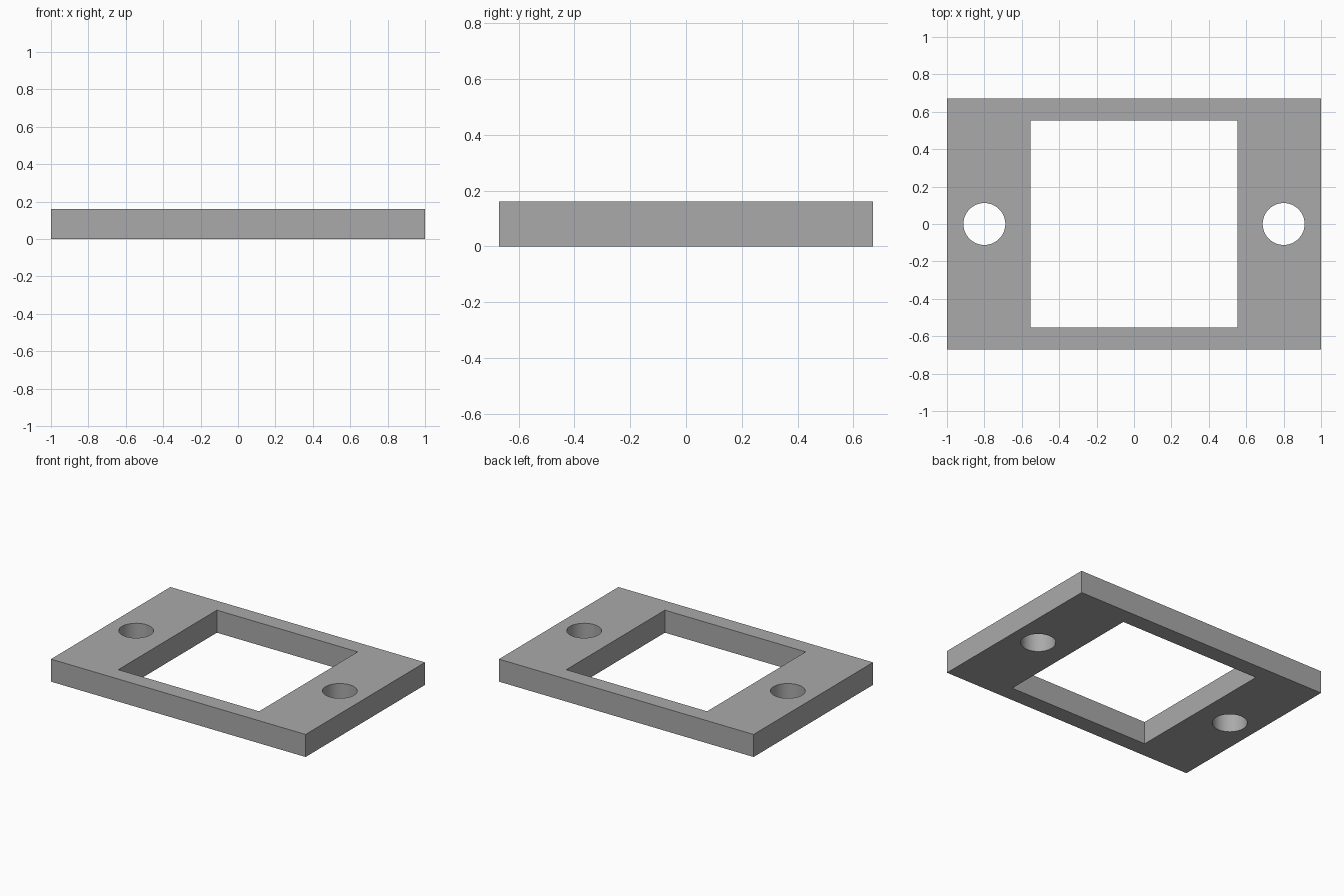
import bpy

if "Cube" in bpy.data.objects:
    bpy.data.objects.remove(bpy.data.objects["Cube"], do_unlink=True)

LENGTH, WIDTH, THICK = 2.0, 1.34, 0.16
WINDOW = 1.106
HOLE_RADIUS, HOLE_X = 0.112, 0.8

# Plain grey finish
grey = bpy.data.materials.new("plain grey")
grey.use_nodes = True
colour = (0.4, 0.4, 0.4, 1)
grey.diffuse_color = colour
grey.node_tree.nodes["Principled BSDF"].inputs["Base Color"].default_value = colour


def box(name, x, y, z):
    bpy.ops.mesh.primitive_cube_add(size=1, location=(0, 0, THICK / 2))
    obj = bpy.context.object
    obj.name = name
    obj.scale = (x, y, z)
    bpy.ops.object.transform_apply(location=True, rotation=False, scale=True)
    obj.data.materials.append(grey)
    return obj


# Window and bolt hole cutters
cutters = [box("window_cutter", WINDOW, WINDOW, THICK * 3)]
for side, sign in (("left", 1), ("right", -1)):
    bpy.ops.mesh.primitive_cylinder_add(
        vertices=64, radius=HOLE_RADIUS, depth=THICK * 3,
        location=(sign * HOLE_X, 0, THICK / 2))
    hole = bpy.context.object
    hole.name = side + "_hole_cutter"
    hole.data.materials.append(grey)
    cutters.append(hole)

# Flat mounting plate with the openings cut through
plate = box("mounting_plate", LENGTH, WIDTH, THICK)
bpy.context.view_layer.objects.active = plate
for cutter in cutters:
    mod = plate.modifiers.new(cutter.name, "BOOLEAN")
    mod.operation = "DIFFERENCE"
    mod.solver = "EXACT"
    mod.object = cutter
    bpy.ops.object.modifier_apply(modifier=mod.name)
for cutter in cutters:
    bpy.data.objects.remove(cutter, do_unlink=True)

# Smooth hole walls, sharp edges elsewhere
plate.select_set(True)
bpy.ops.object.shade_smooth_by_angle()
